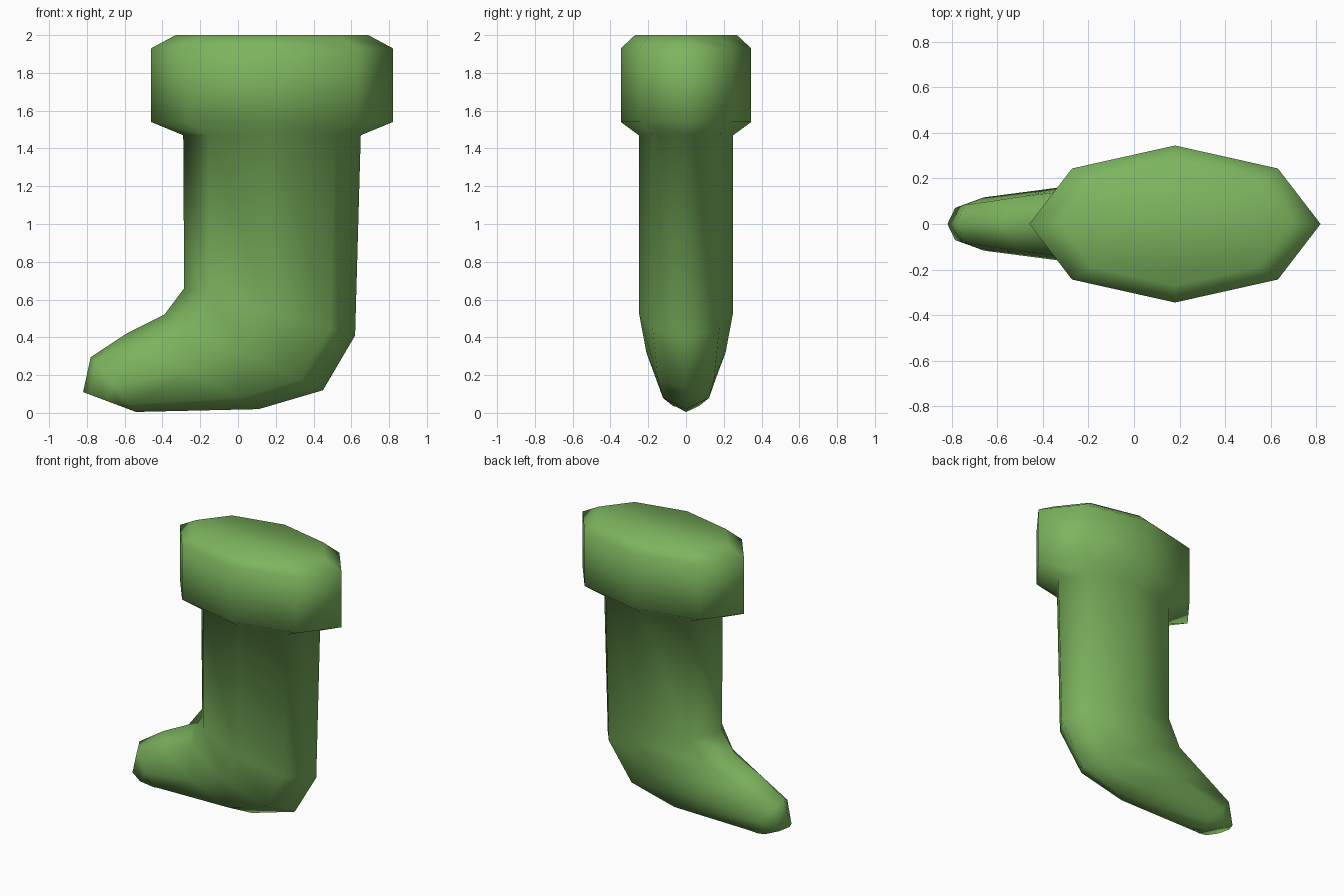
import bpy, bmesh, math
from mathutils import Vector

cube = bpy.data.objects.get("Cube")
if cube:
    bpy.data.objects.remove(cube, do_unlink=True)

green = bpy.data.materials.new("leaf_green")
green.use_nodes = True
colour = (0.205, 0.46, 0.113, 1)
green.diffuse_color = colour
green.node_tree.nodes["Principled BSDF"].inputs["Base Color"].default_value = colour

SIDES = 8

# Each section: toe-side end (x, z), heel-side end (x, z), half thickness in y
sections = [
    ((-0.33, 2.00), (0.69, 2.00), 0.27),    # cuff top
    ((-0.46, 1.93), (0.82, 1.93), 0.345),   # cuff upper rim
    ((-0.46, 1.54), (0.82, 1.54), 0.345),   # cuff lower rim
    ((-0.29, 1.47), (0.65, 1.47), 0.25),    # leg top
    ((-0.285, 0.66), (0.62, 0.41), 0.25),   # ankle
    ((-0.39, 0.52), (0.45, 0.12), 0.21),    # heel
    ((-0.59, 0.42), (0.11, 0.02), 0.172),   # instep
    ((-0.78, 0.295), (-0.54, 0.005), 0.117),  # toe
    ((-0.82, 0.11), (-0.59, 0.024), 0.10),  # toe end
]


def add_ring(bm, toe, heel, thick):
    """Add an eight-sided oval loop spanning the two given ends."""
    a = Vector((toe[0], 0, toe[1]))
    b = Vector((heel[0], 0, heel[1]))
    mid, half = (a + b) / 2, (b - a) / 2
    ring = []
    for i in range(SIDES):
        t = math.tau * i / SIDES
        ring.append(bm.verts.new(mid + half * math.cos(t) + Vector((0, thick * math.sin(t), 0))))
    return ring


# Stocking: one continuous loft from the cuff to the toe
bm = bmesh.new()
rings = [add_ring(bm, *s) for s in sections]
for upper, lower in zip(rings, rings[1:]):
    for i in range(SIDES):
        j = (i + 1) % SIDES
        bm.faces.new((upper[i], upper[j], lower[j], lower[i]))
bm.faces.new(rings[0])
bm.faces.new(rings[-1])
bmesh.ops.recalc_face_normals(bm, faces=bm.faces)
for face in bm.faces:
    face.smooth = True

mesh = bpy.data.meshes.new("stocking")
bm.to_mesh(mesh)
bm.free()
mesh.materials.append(green)
stocking = bpy.data.objects.new("stocking", mesh)
bpy.context.collection.objects.link(stocking)
